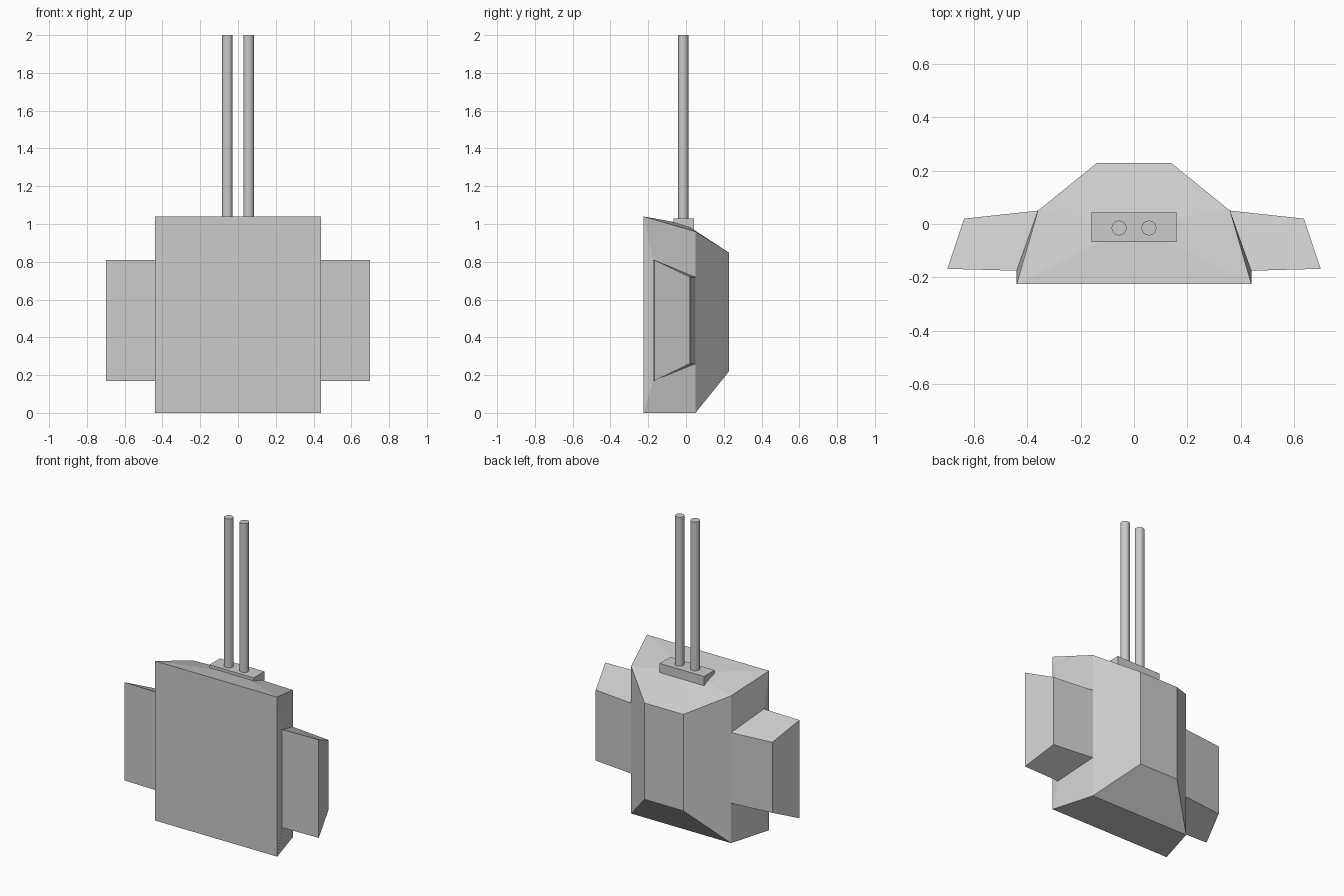
import bpy, bmesh
from mathutils import Matrix

if "Cube" in bpy.data.objects:
    bpy.data.objects.remove(bpy.data.objects["Cube"])


def finish(name, bm):
    me = bpy.data.meshes.new(name)
    bm.to_mesh(me)
    bm.free()
    ob = bpy.data.objects.new(name, me)
    bpy.context.collection.objects.link(ob)
    return ob


def symmetric(name, faces):
    """Build the +x faces and their mirrored, reverse-wound twins."""
    bm = bmesh.new()
    for s in (1, -1):
        for pts in faces:
            bm.faces.new([bm.verts.new((s * x, y, z)) for x, y, z in pts[::s]])
    bmesh.ops.remove_doubles(bm, verts=bm.verts, dist=1e-4)
    return finish(name, bm)


def bridge(p, q):
    """Quads joining two loops of equal length."""
    n = len(p)
    return [(p[i], p[(i + 1) % n], q[(i + 1) % n], q[i]) for i in range(n)]


def center(p):
    return (0, p[1], p[2])


# Key corners of the body: front plate, widest rear corners, back panel
A, D = (.44, -.225, 0), (.44, -.225, 1.04)
B, C = (.36, .05, 0), (.36, .05, .96)
F, E = (.14, .228, .22), (.14, .228, .848)
peak = (0, -.005, 1.0)

# Wing loops, wound to face outwards on +x
side = [A, B, C, D]
root = [(.44, -.175, .17), (.36, .05, .26), (.36, .05, .72), (.44, -.175, .81)]
tip = [(.70, -.168, .17), (.637, .02, .26), (.637, .02, .72), (.70, -.168, .81)]

# Body: faceted tank with a shallow fanned roof
roof = [center(D), D, C, E, center(E)]
faces = [
    (center(A), A, D, center(D)),
    (B, F, E, C),
    (F, center(F), center(E), E),
    (center(B), center(F), F, B),
    (center(A), center(B), B, A),
]
faces += [(p, q, peak) for p, q in zip(roof, roof[1:])]
faces += bridge(side, root)
symmetric("body", faces)

# Side wings
symmetric("side_wings", bridge(root, tip) + [tuple(tip)])

# Mounting block on the roof
bm = bmesh.new()
bmesh.ops.create_cube(bm, size=1, matrix=Matrix.Translation((0, -.012, 1.0))
                      @ Matrix.Diagonal((.32, .11, .06, 1)))
finish("mounting_block", bm)

# Two upright rods
for side_name, s in (("left", -1), ("right", 1)):
    bm = bmesh.new()
    bmesh.ops.create_cone(bm, cap_ends=True, segments=16, radius1=.028, radius2=.028,
                          depth=.98, matrix=Matrix.Translation((s * .056, -.015, 1.51)))
    finish(side_name + "_rod", bm)
